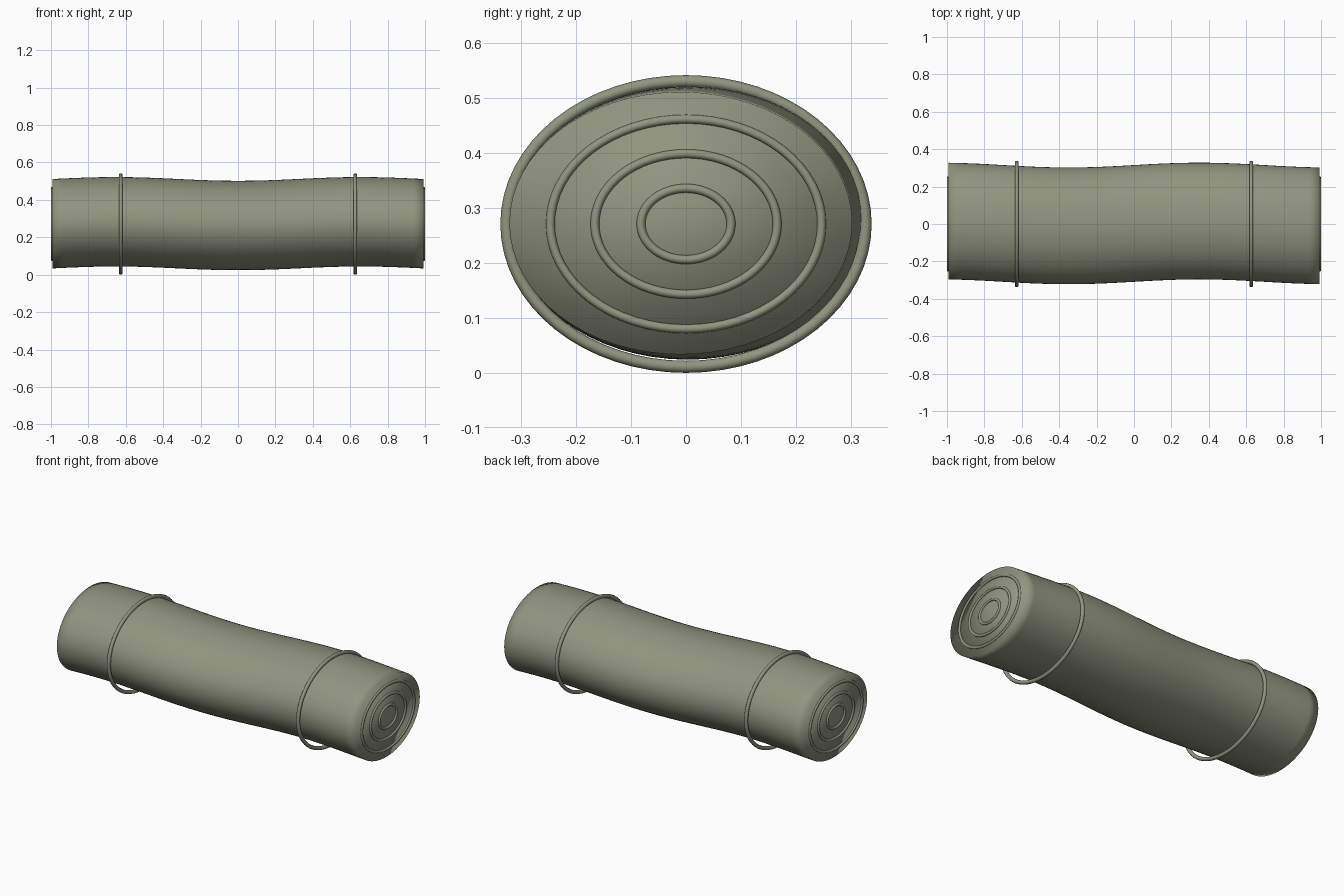
import bpy, bmesh, math

if "Cube" in bpy.data.objects:
    bpy.data.objects.remove(bpy.data.objects["Cube"])

canvas = bpy.data.materials.new("olive canvas")
canvas.diffuse_color = (0.29, 0.30, 0.22, 1)
canvas.use_nodes = True
canvas.node_tree.nodes["Principled BSDF"].inputs["Base Color"].default_value = canvas.diffuse_color
CZ = 0.271


def finish(name, bm):
    bmesh.ops.recalc_face_normals(bm, faces=bm.faces)
    me = bpy.data.meshes.new(name)
    bm.to_mesh(me)
    bm.free()
    me.materials.append(canvas)
    for p in me.polygons:
        p.use_smooth = True
    ob = bpy.data.objects.new(name, me)
    bpy.context.collection.objects.link(ob)


def ellipse(bm, x, cy, cz, ry, rz, n):
    return [bm.verts.new((x, cy + ry * math.cos(2 * math.pi * i / n),
                          cz + rz * math.sin(2 * math.pi * i / n))) for i in range(n)]


def bridge(bm, a, b):
    n = len(a)
    for i in range(n):
        bm.faces.new((a[i], a[(i + 1) % n], b[(i + 1) % n], b[i]))


def ring(name, x, ry, rz, r, n=64, m=10):
    """Elliptical cord lying in the plane of constant x."""
    bm = bmesh.new()
    loops = []
    for j in range(m):
        t = 2 * math.pi * j / m
        c = r * math.cos(t)
        loops.append(ellipse(bm, x + r * math.sin(t), 0, CZ, ry + c, rz + c, n))
    for j in range(m):
        bridge(bm, loops[j], loops[(j + 1) % m])
    finish(name, bm)


# Rolled blanket: oval cylinder with a gentle sway and softly shaded ends
bm = bmesh.new()
steps, loops = 36, []
for k in range(steps + 1):
    x = -0.992 + 1.984 * k / steps
    cy = 0.003 + 0.013 * math.sin(4.5 * x)
    cz = 0.273 - 0.010 * math.cos(4.8 * x)
    loops.append(ellipse(bm, x, cy, cz, 0.312, 0.239, 64))
for a, b in zip(loops, loops[1:]):
    bridge(bm, a, b)
bm.faces.new(loops[0])
bm.faces.new(loops[-1])
finish("blanket_roll", bm)

# Straps around the roll and the rolled layers showing on each end
for side, s in (("left", -1), ("right", 1)):
    ring("strap_" + side, s * 0.627, 0.327, 0.26, 0.011)
    for i, (ry, rz) in enumerate(((0.082, 0.065), (0.166, 0.128), (0.247, 0.191))):
        ring(f"end_layer_{side}_{i + 1}", s * 0.992, ry, rz, 0.008)
